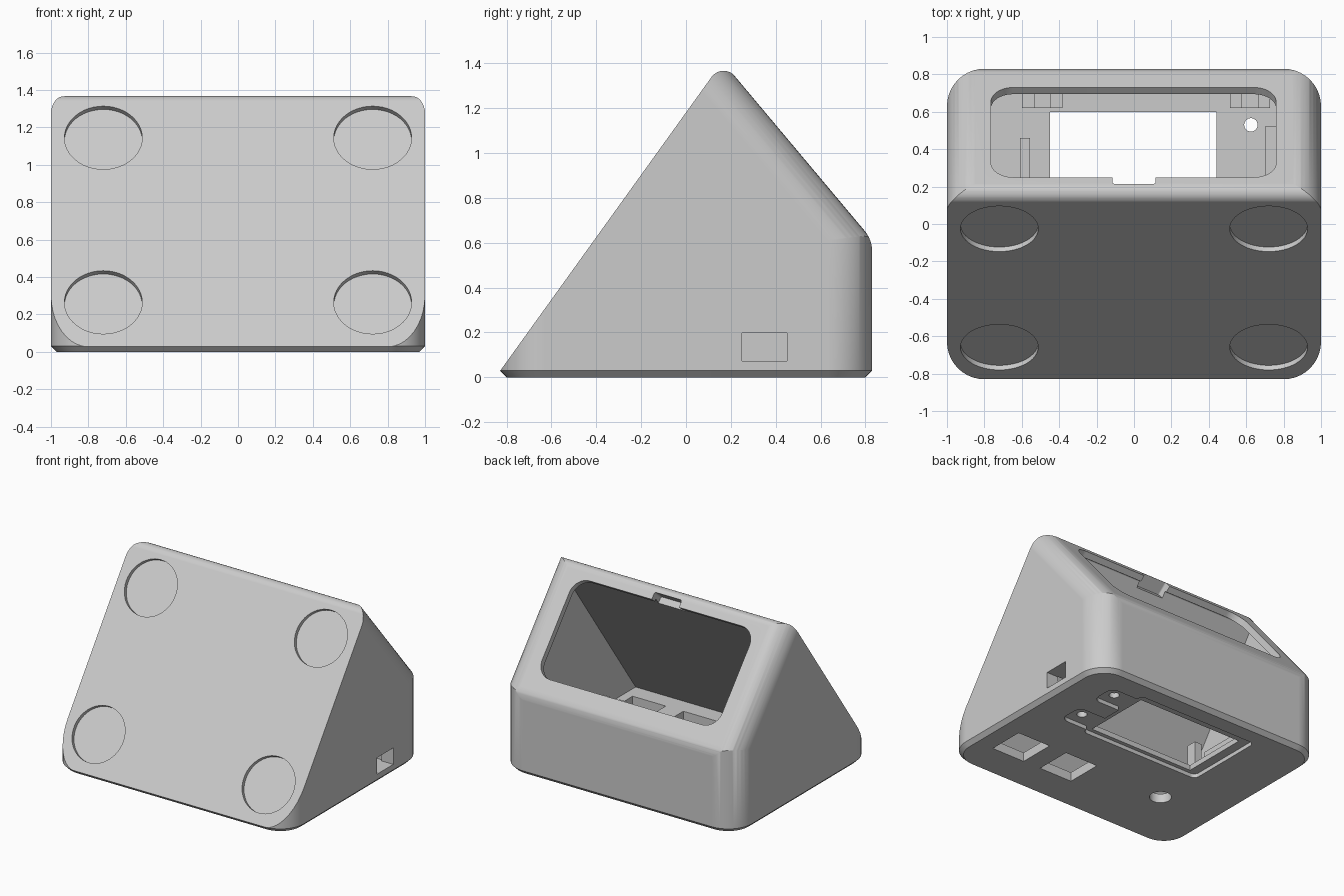
import bpy
import bmesh
from math import sin, cos, pi
from mathutils import Vector, Matrix

cube = bpy.data.objects.get("Cube")
if cube:
    bpy.data.objects.remove(cube)

grey = bpy.data.materials.new("light grey plastic")
grey.use_nodes = True
COLOUR = (0.6, 0.6, 0.6, 1)
grey.diffuse_color = COLOUR
grey.node_tree.nodes["Principled BSDF"].inputs["Base Color"].default_value = COLOUR


def frame(origin, x, y):
    """Local axes from an origin and two directions."""
    x, y = Vector(x).normalized(), Vector(y).normalized()
    m = Matrix((x, y, x.cross(y))).transposed().to_4x4()
    return Matrix.Translation(origin) @ m


FLOOR = frame((0, 0, 0), (1, 0, 0), (0, 1, 0))
SIDE = frame((0, 0, 0), (0, 1, 0), (0, 0, 1))
SLOPE = frame((0, 0.5, 1.0065), (1, 0, 0), (0, 0.643, -0.766))
FRONT = frame((0, -0.835, 0.02), (1, 0, 0), (0, 0.584, 0.812))
SLOPE_END = frame((0, 0.5, 1.0065), (1, 0, 0), (0, 0.766, 0.643))


def rounded(corners, steps=10):
    """Outline with each (u, v, radius) corner turned into an arc."""
    out = []
    for i, (u, v, r) in enumerate(corners):
        p = Vector((u, v))
        a = (Vector(corners[i - 1][:2]) - p).normalized()
        b = (Vector(corners[(i + 1) % len(corners)][:2]) - p).normalized()
        if r == 0:
            out.append(p)
            continue
        half = a.angle(b) / 2
        mid = (a + b).normalized()
        centre = p + mid * (r / sin(half))
        side = (a - mid * a.dot(mid)).normalized()
        for k in range(steps + 1):
            t = (pi / 2 - half) * (1 - 2 * k / steps)
            out.append(centre + (side * sin(t) - mid * cos(t)) * r)
    return out


def rect(u0, u1, v0, v1, r=0):
    return rounded([(u0, v0, r), (u1, v0, r), (u1, v1, r), (u0, v1, r)])


def circle(u, v, r, n=48):
    return [Vector((u + r * cos(2 * pi * k / n), v + r * sin(2 * pi * k / n)))
            for k in range(n)]


def prism(name, outline, axes, w0, w1, chamfer=0):
    """Extrude an outline between two depths along the third axis."""
    bm = bmesh.new()
    face = bm.faces.new([bm.verts.new((p.x, p.y, w0)) for p in outline])
    base = list(face.edges)
    top = bmesh.ops.extrude_face_region(bm, geom=[face], use_keep_orig=True)
    moved = [g for g in top["geom"] if isinstance(g, bmesh.types.BMVert)]
    bmesh.ops.translate(bm, verts=moved, vec=(0, 0, w1 - w0))
    if chamfer:
        bmesh.ops.bevel(bm, geom=base, offset=chamfer, segments=1, affect='EDGES')
    bm.transform(axes)
    bmesh.ops.recalc_face_normals(bm, faces=bm.faces)
    mesh = bpy.data.meshes.new(name)
    bm.to_mesh(mesh)
    bm.free()
    mesh.materials.append(grey)
    ob = bpy.data.objects.new(name, mesh)
    bpy.context.collection.objects.link(ob)
    return ob


def combine(target, tool, operation):
    mod = target.modifiers.new("cut", 'BOOLEAN')
    mod.object, mod.operation, mod.solver = tool, operation, 'EXACT'
    bpy.context.view_layer.objects.active = target
    bpy.ops.object.modifier_apply(modifier=mod.name)
    bpy.data.objects.remove(tool)


def wedge(front, slope, apex_r, back, back_r):
    """Side profile, moved inward by the wall thicknesses."""
    low = -0.3
    k, m = 1.39, 1.191
    base = 0.02 + k * 0.835 - front / 0.584
    top = 1.602 - slope / 0.643
    y = (top - base) / (k + m)
    return rounded([((low - base) / k, low, 0), (back, low, 0),
                    (back, top - m * back, back_r), (y, base + k * y, apex_r)])


# Outer body: rounded footprint, wedge profile and softened rear slope
body = prism("dock_body", rect(-1, 1, -0.83, 0.83, 0.2), FLOOR, 0, 2, chamfer=0.03)
combine(body, prism("wedge", wedge(0, 0, 0.065, 0.8305, 0.15), SIDE, -1.2, 1.2), 'INTERSECT')
combine(body, prism("slope", rect(-1.0005, 1.0005, -3, 0.0005, 0.16), SLOPE_END, -2, 2),
        'INTERSECT')

# Hollow inside
cavity = prism("cavity", rect(-0.9, 0.9, -0.78, 0.76, 0.13), FLOOR, 0.07, 2)
combine(cavity, prism("inner", wedge(0.1, 0.047, 0.01, 0.77, 0), SIDE, -1.2, 1.2), 'INTERSECT')
combine(body, cavity, 'DIFFERENCE')

# Screen opening with notch, cut square to the slope
cuts = [
    prism("opening", rect(-0.765, 0.76, -0.389, 0.358, 0.12), SLOPE, -0.1, 0.1),
    prism("notch", rect(-0.115, 0.115, -0.444, -0.3, 0.015), SLOPE, -0.1, 0.1),
]

# Four shallow round pad recesses on the front
for x in (-0.72, 0.72):
    for z in (0.265, 1.145):
        cuts.append(prism("pad", circle(x, (z - 0.02) / 0.812, 0.208), FRONT, -0.03, 0.1))

# Cable port in one side
cuts.append(prism("port_recess", rect(0.22, 0.47, 0.05, 0.2, 0.03), SIDE, 0.95, 1.1))
cuts.append(prism("port", rect(0.25, 0.45, 0.072, 0.198), SIDE, 0.85, 1.1))

# Underside: hatch ledge, screw tabs, hatch hole, vents and button hole
cuts.append(prism("hatch_ledge", rect(-0.52, 0.5, 0.04, 0.68, 0.04), FLOOR, -0.1, 0.03))
for y in (0.18, 0.53):
    cuts.append(prism("tab", rect(0.4, 0.73, y - 0.1, y + 0.1, 0.06), FLOOR, -0.1, 0.03))
    cuts.append(prism("screw", circle(0.625, y, 0.036, 24), FLOOR, -0.1, 0.12))
cuts.append(prism("hatch", rect(-0.45, 0.44, 0.07, 0.6), FLOOR, -0.1, 0.12))
for x in (0.26, 0.69):
    cuts.append(prism("vent", rect(x - 0.14, x + 0.14, -0.54, -0.26), FLOOR, -0.1, 0.12))
cuts.append(prism("button_hole", circle(-0.5, -0.31, 0.077, 32), FLOOR, -0.1, 0.12))

for cut in cuts:
    combine(body, cut, 'DIFFERENCE')

# Interior clips on the back wall
for x in (-0.49, 0.62):
    for side, dx in (("left", 0.075), ("right", -0.075)):
        prism("back_clip_" + side, rect(x + dx - 0.033, x + dx + 0.033, 0.62, 0.765),
              FLOOR, 0.065, 0.22)
    prism("back_clip_bar", rect(x - 0.05, x + 0.05, 0.62, 0.765), FLOOR, 0.065, 0.12)

# Board posts and port cradle
prism("board_rail", rect(-0.61, -0.555, 0.1, 0.46), FLOOR, 0.065, 0.2)
for x in (-0.55, 0.56, 0.7):
    prism("board_post", rect(x - 0.03, x + 0.03, -0.04, 0.04), FLOOR, 0.065, 0.3)
prism("port_cradle_wall", rect(0.7, 0.91, 0.47, 0.52), FLOOR, 0.065, 0.25)
prism("port_cradle_top", rect(0.7, 0.91, 0.25, 0.475), FLOOR, 0.2, 0.25)

# Smooth fillets, crisp edges
bpy.ops.object.select_all(action='DESELECT')
body.select_set(True)
bpy.context.view_layer.objects.active = body
bpy.ops.object.shade_smooth_by_angle()
weighted = body.modifiers.new("flat_faces", 'WEIGHTED_NORMAL')
weighted.keep_sharp = True
